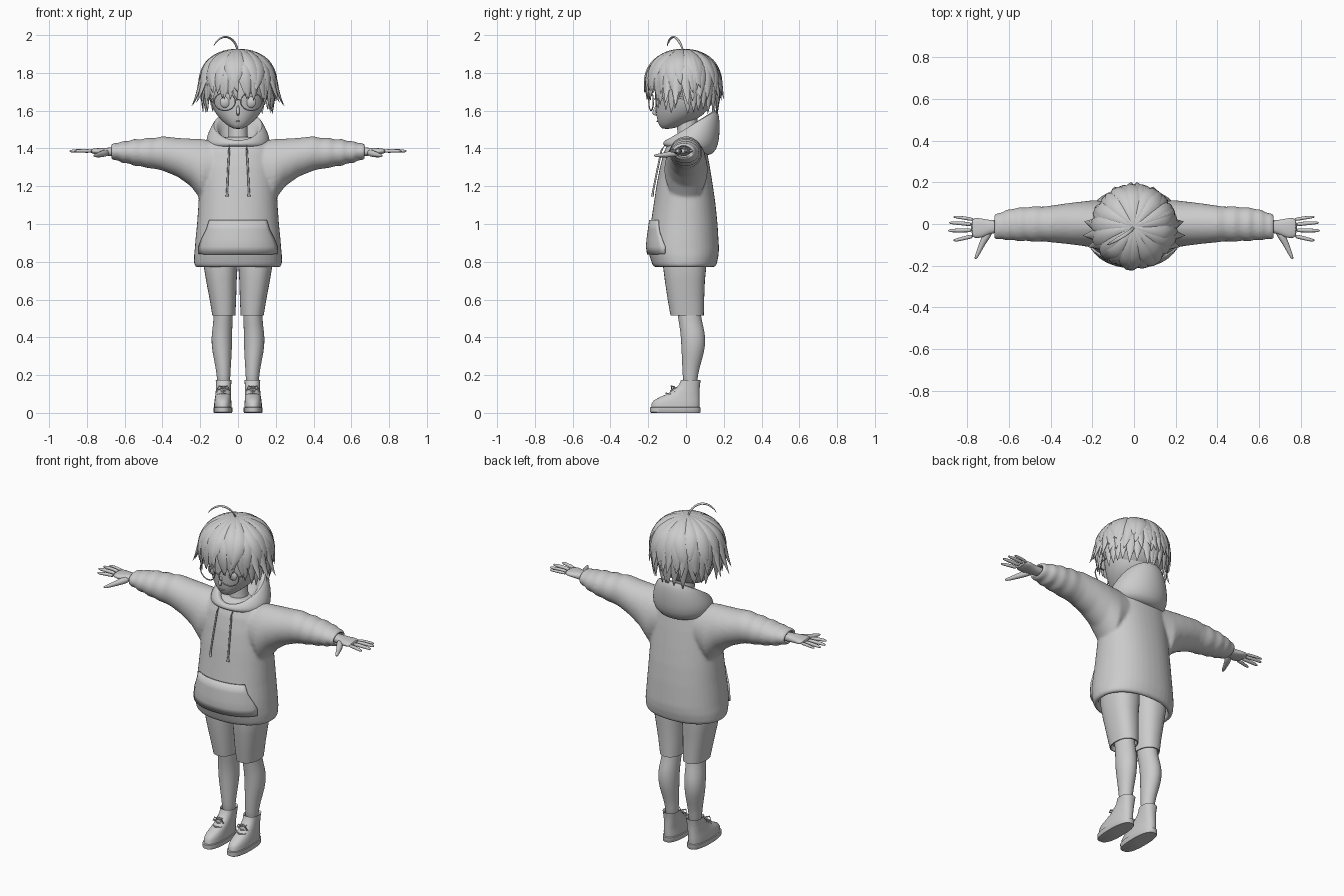
import bpy, bmesh, math, random
from mathutils import Vector as V

random.seed(4)


def loft(bm, rings, n=24, e=2.0):
    """Closed skin through rings (centre, u axis, v axis); e is the superellipse power."""
    def sp(a):
        return math.copysign(abs(a) ** (2 / e), a)
    rows = []
    for c, u, v in rings:
        rows.append([bm.verts.new(V(c) + V(u) * sp(math.cos(t)) + V(v) * sp(math.sin(t)))
                     for t in (2 * math.pi * i / n for i in range(n))])
    for a, b in zip(rows, rows[1:]):
        for i in range(n):
            j = (i + 1) % n
            bm.faces.new((a[i], a[j], b[j], b[i]))
    bm.faces.new(rows[0])
    bm.faces.new(rows[-1])


def zrings(rows, s=1):
    """Horizontal rings from (z, x centre, x radius, y front, y back)."""
    return [((s * x, (f + b) / 2, z), (r, 0, 0), (0, (b - f) / 2, 0)) for z, x, r, f, b in rows]


def tube(bm, pts, radii, n=8, flat=1.0):
    pts = [V(p) for p in pts]
    rings = []
    for i, p in enumerate(pts):
        t = (pts[min(i + 1, len(pts) - 1)] - pts[max(i - 1, 0)]).normalized()
        up = V((0, 0, 1)) if abs(t.z) < 0.9 else V((0, 1, 0))
        u = t.cross(up).normalized()
        r = radii[i] if isinstance(radii, (list, tuple)) else radii
        rings.append((p, u * r, u.cross(t) * r * flat))
    loft(bm, rings, n)


def finish(name, bm, sub=0, angle=60):
    bmesh.ops.recalc_face_normals(bm, faces=bm.faces)
    me = bpy.data.meshes.new(name)
    bm.to_mesh(me)
    bm.free()
    me.shade_smooth()
    me.set_sharp_from_angle(angle=math.radians(angle))
    ob = bpy.data.objects.new(name, me)
    bpy.context.collection.objects.link(ob)
    if sub:
        ob.modifiers.new("Subdivision", 'SUBSURF').levels = sub
        ob.modifiers[-1].render_levels = sub
    return ob


# Hoodie body and sleeves, fused into one soft surface
body = [(.77, .222, -.165, .15), (.785, .232, -.178, .162), (.83, .233, -.193, .172),
        (.87, .229, -.202, .175), (.92, .225, -.198, .172), (1.0, .217, -.187, .167),
        (1.1, .21, -.172, .157), (1.2, .204, -.157, .143), (1.3, .2, -.138, .127),
        (1.38, .19, -.117, .112), (1.43, .165, -.095, .1), (1.46, .1, -.06, .07)]
sleeve = [(.08, 1.43, 1.2, -.1, .1), (.19, 1.45, 1.12, -.115, .115), (.25, 1.452, 1.2, -.105, .108),
          (.32, 1.456, 1.25, -.096, .1), (.4, 1.465, 1.283, -.088, .088), (.44, 1.455, 1.292, -.083, .083),
          (.48, 1.458, 1.296, -.087, .086), (.515, 1.447, 1.306, -.08, .079), (.55, 1.451, 1.307, -.084, .081),
          (.58, 1.438, 1.322, -.077, .072), (.61, 1.44, 1.32, -.08, .07), (.635, 1.428, 1.338, -.072, .055),
          (.655, 1.43, 1.336, -.075, .052), (.672, 1.422, 1.345, -.07, .045), (.672, 1.41, 1.355, -.06, .035),
          (.63, 1.41, 1.355, -.055, .03)]
bm = bmesh.new()
inner = [(.86, 0, .19, -.15, .135), (.77, 0, .205, -.15, .135)]
loft(bm, zrings(inner + [(z, 0, r, f, b) for z, r, f, b in body]), 40, 2.2)
for s in (-1, 1):
    loft(bm, [((s * x, (f + b) / 2, (t + d) / 2), (0, (b - f) / 2, 0), (0, 0, (t - d) / 2))
              for x, t, d, f, b in sleeve], 28)
ob = finish("hoodie", bm)
m = ob.modifiers.new("Fuse", 'REMESH')
m.mode, m.voxel_size, m.use_smooth_shade = 'VOXEL', .008, True
m = ob.modifiers.new("Soften", 'SMOOTH')
m.factor, m.iterations = .5, 8


# Front pocket panel following the body
def front_y(x, z):
    for (z0, *a), (z1, *b) in zip(body, body[1:]):
        if z0 <= z <= z1:
            k = (z - z0) / (z1 - z0)
            r, f, bk = (p + (q - p) * k for p, q in zip(a, b))
            return (f + bk) / 2 - (bk - f) / 2 * (1 - min(1, abs(x / r)) ** 2.2) ** (1 / 2.2)


bm = bmesh.new()
grid = []
for z, w in ((.84, .205), (.88, .205), (.92, .19), (.97, .165), (1.02, .15)):
    grid.append([bm.verts.new((w * j / 10, front_y(w * j / 10, z) - .005, z)) for j in range(-10, 11)])
for a, b in zip(grid, grid[1:]):
    for i in range(20):
        bm.faces.new((a[i], a[i + 1], b[i + 1], b[i]))
ob = finish("front_pocket", bm)
m = ob.modifiers.new("Thickness", 'SOLIDIFY')
m.thickness, m.offset = .012, 0

# Hood lying on the back: tilted rings (y front, z front, y back, z back, half width)
bm = bmesh.new()
hood = [(-.09, 1.41, .09, 1.36, .12), (-.112, 1.41, .145, 1.365, .155), (-.122, 1.42, .174, 1.42, .172),
        (-.122, 1.43, .18, 1.5, .166), (-.115, 1.44, .178, 1.57, .145), (-.105, 1.445, .163, 1.61, .128),
        (-.09, 1.44, .14, 1.6, .112), (-.075, 1.425, .11, 1.54, .095), (-.06, 1.41, .08, 1.47, .08)]
loft(bm, [((0, (f + b) / 2, (zf + zb) / 2), (r, 0, 0), (0, (b - f) / 2, (zb - zf) / 2))
          for f, zf, b, zb, r in hood], 32)
finish("hood", bm, 1)

# Drawstrings
bm = bmesh.new()
for s in (-1, 1):
    tube(bm, [(s * .045, -.1, 1.435), (s * .047, -.13, 1.39), (s * .053, -.153, 1.28), (s * .058, -.175, 1.17),
              (s * .058, -.177, 1.145)], [.005, .005, .005, .005, .008])
finish("drawstrings", bm)

# Head, neck and nose
bm = bmesh.new()
loft(bm, zrings([(1.503, 0, .02, -.125, -.08), (1.515, 0, .046, -.138, -.04), (1.54, 0, .08, -.15, .03),
                 (1.58, 0, .117, -.159, .1), (1.63, 0, .143, -.161, .13), (1.7, 0, .157, -.167, .15),
                 (1.78, 0, .15, -.16, .15), (1.85, 0, .11, -.12, .12), (1.89, 0, .05, -.06, .06)]), 32)
finish("head", bm, 1)
bm = bmesh.new()
loft(bm, zrings([(1.4, 0, .065, -.06, .07), (1.47, 0, .05, -.045, .06), (1.58, 0, .05, -.05, .06)]), 24)
finish("neck", bm)
bm = bmesh.new()
tube(bm, [(0, -.155, 1.63), (0, -.166, 1.6), (0, -.173, 1.585), (0, -.156, 1.575)], [.006, .01, .01, .006])
finish("nose", bm, 1)
bm = bmesh.new()
tube(bm, [(-.022, -.148, 1.545), (0, -.153, 1.543), (.022, -.148, 1.545)], [.001, .004, .001])
finish("mouth", bm)

# Eyes and round glasses
bm = bmesh.new()
for s in (-1, 1):
    loft(bm, [((s * .068, -.145, 1.645), (.028, 0, 0), (0, 0, .03)), ((s * .068, -.155, 1.645), (.02, 0, 0), (0, 0, .022))])
finish("eyes", bm)
bm = bmesh.new()
for s in (-1, 1):
    rim = [(s * (.07 + .056 * math.cos(t)), -.185 + .012 * math.cos(t), 1.648 + .047 * math.sin(t))
           for t in (math.tau * i / 32 for i in range(33))]
    tube(bm, rim, .0035, 6)
    tube(bm, [(s * .125, -.172, 1.66), (s * .15, -.11, 1.665), (s * .158, 0, 1.67)], .0035, 6)
tube(bm, [(-.015, -.195, 1.655), (0, -.198, 1.66), (.015, -.195, 1.655)], .0035, 6)
finish("glasses", bm)

# Hair: inner cap plus layered tapering locks flowing from the crown
bm = bmesh.new()
bmesh.ops.create_uvsphere(bm, u_segments=32, v_segments=20, radius=1)
for v in bm.verts:
    v.co = V((v.co.x * .178, v.co.y * .172 + .012, v.co.z * .165 + 1.745))
finish("hair_cap", bm)


def lock(bm, a0, ztip, w, lift=0.0, flick=0.0, twist=0.0, th=.016):
    steps, arc, rings = 13, .29, []
    total = arc + 1.74 - ztip
    for i in range(steps + 1):
        t = i / steps
        s = t * total
        a = a0 + twist * t * t
        ph = min(s / arc, 1) * math.pi / 2
        z = 1.74 + (.172 + lift) * math.cos(ph) - max(0, s - arc)
        rho = math.sin(ph) - 4 * max(0, s - arc) ** 2
        out = flick * max(0, (t - .55) / .45) ** 2 + lift * math.sin(ph)
        rad = V((math.sin(a), -math.cos(a), 0))
        side = V((math.cos(a), math.sin(a), 0))
        nrm = rad * math.sin(ph) + V((0, 0, math.cos(ph)))
        p = V((rad.x * (.187 * rho + out), rad.y * (.185 * rho + out) - .015, z))
        k = min(1, .15 + 1.6 * t)
        if t > .55:
            k *= 1 - .97 * ((t - .55) / .45) ** 1.7
        rings.append((p, side * w * k, nrm * th * k))
    loft(bm, rings, 6)


bm = bmesh.new()
for i in range(32):
    a = -math.pi + math.tau * (i + .5) / 32
    d = abs(math.degrees(a))
    tip = 1.66 if d < 35 else 1.63 if d < 60 else 1.6 if d < 120 else 1.585
    lock(bm, a, tip + random.uniform(-.02, .02), .036, 0, .01 if d < 60 else .015, random.uniform(-.15, .15))
for i in range(26):
    a = -math.pi + math.tau * i / 26 + random.uniform(-.05, .05)
    d = abs(math.degrees(a))
    lock(bm, a, random.uniform(1.65, 1.7), .036, .007, .018 if d > 60 else .005, random.uniform(-.25, .25))
for i in range(18):
    a = -math.pi + math.tau * i / 18 + random.uniform(-.08, .08)
    lock(bm, a, random.uniform(1.69, 1.75), .042, .012, .01, random.uniform(-.3, .3))
for s in (-1, 1):
    for d, tip, fl in ((62, 1.64, .055), (76, 1.625, .065), (92, 1.63, .055), (150, 1.65, .03), (172, 1.66, .03)):
        lock(bm, s * math.radians(d), tip, .03, .006, fl, s * .08)
finish("hair_locks", bm, 0, 80)

# Curled stray lock on the crown
bm = bmesh.new()
tube(bm, [(0, -.01, 1.9), (-.005, -.022, 1.94), (-.025, -.04, 1.975), (-.06, -.062, 1.995), (-.095, -.082, 1.985),
          (-.118, -.095, 1.962), (-.13, -.1, 1.94)], [.006, .008, .01, .01, .009, .006, .001], 8, .6)
finish("stray_lock", bm, 1)

fingers = [((.765, .02), (.81, .028), (.868, .034), .009), ((.775, -.003), (.82, .003), (.888, .006), .0105),
           ((.775, -.03), (.82, -.03), (.893, -.032), .011), ((.77, -.058), (.81, -.066), (.868, -.078), .0105)]
leg = [(.12, .076, .034, -.012, .06), (.2, .076, .035, -.018, .06), (.28, .081, .046, -.022, .085),
       (.36, .087, .056, -.025, .106), (.44, .084, .054, -.031, .099), (.5, .078, .049, -.042, .078),
       (.6, .08, .055, -.06, .08)]
shorts = [(.54, .076, .052, -.068, .08), (.515, .075, .056, -.076, .088), (.515, .075, .061, -.082, .094),
          (.6, .08, .07, -.097, .096), (.7, .088, .081, -.112, .1), (.78, .092, .09, -.122, .108),
          (.88, .092, .09, -.122, .108)]
shoe = [(.02, .08, .046, -.184, .07), (.05, .08, .046, -.182, .072), (.068, .08, .044, -.168, .072),
        (.085, .079, .042, -.135, .072), (.1, .078, .041, -.1, .072), (.125, .077, .04, -.062, .072),
        (.15, .076, .04, -.036, .074), (.175, .076, .042, -.026, .078), (.17, .076, .035, -.02, .07),
        (.15, .076, .033, -.015, .066)]
for side, s in (("left", 1), ("right", -1)):
    # Hand
    bm = bmesh.new()
    loft(bm, [((s * x, y, z), (0, w, 0), (0, 0, h)) for x, y, z, w, h in
              ((.6, -.01, 1.382, .03, .024), (.68, -.012, 1.382, .031, .023), (.71, -.018, 1.383, .04, .02),
               (.745, -.02, 1.385, .051, .017), (.785, -.018, 1.386, .048, .012))], 16, 2.4)
    for a, b, c, r in fingers:
        tube(bm, [(s * a[0], a[1], 1.385), (s * b[0], b[1], 1.388), (s * (c[0] - .015), c[1], 1.387),
                  (s * c[0], c[1], 1.385)], [r, r, r * .85, r * .4])
    tube(bm, [(s * .69, -.03, 1.38), (s * .72, -.075, 1.37), (s * .74, -.12, 1.365), (s * .756, -.155, 1.362),
              (s * .763, -.17, 1.362)], [.022, .019, .013, .01, .004])
    finish(side + "_hand", bm, 1)
    # Leg and shorts
    bm = bmesh.new()
    loft(bm, zrings(leg, s))
    finish(side + "_leg", bm, 1)
    bm = bmesh.new()
    loft(bm, zrings(shorts, s), 32, 2.3)
    finish(side + "_shorts_leg", bm, 0, 50)
    # Shoe, sole and laces
    bm = bmesh.new()
    loft(bm, zrings(shoe, s), 32, 2.4)
    finish(side + "_shoe", bm)
    bm = bmesh.new()
    loft(bm, zrings([(0, .08, .047, -.184, .074), (.004, .08, .05, -.19, .077), (.028, .08, .05, -.191, .077),
                     (.03, .08, .046, -.187, .073)], s), 32, 2.5)
    finish(side + "_sole", bm, 0, 40)
    bm = bmesh.new()
    for y, z in ((-.105, .104), (-.082, .118), (-.06, .135)):
        tube(bm, [(s * .078 - .03, y + .025, z - .006), (s * .078, y, z), (s * .078 + .03, y + .025, z - .006)], .004, 6)
    for d in (-1, 1):
        tube(bm, [(s * .078, -.062, .137), (s * .078 + d * .022, -.078, .142), (s * .078 + d * .034, -.075, .122),
                  (s * .078, -.062, .132)], .004, 6)
    finish(side + "_laces", bm)
